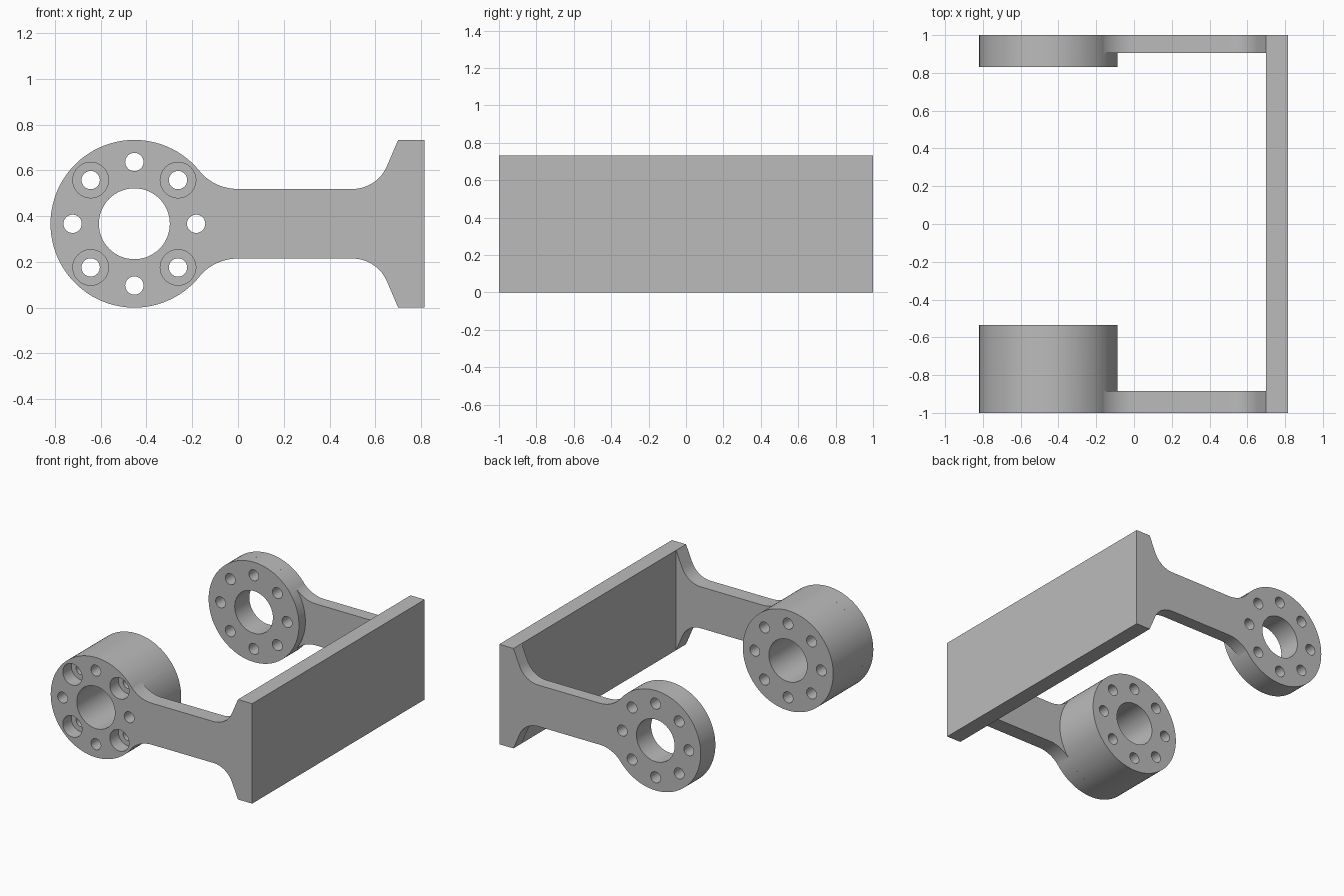
import bpy, bmesh
from math import sin, cos, pi, radians, atan2

if "Cube" in bpy.data.objects:
    bpy.data.objects.remove(bpy.data.objects["Cube"], do_unlink=True)

steel = bpy.data.materials.new("plain grey")
steel.use_nodes = True
GREY = (0.5, 0.5, 0.5, 1)
steel.diffuse_color = GREY
steel.node_tree.nodes["Principled BSDF"].inputs["Base Color"].default_value = GREY

CX, CZ, R = -0.453, 0.3665, 0.3665      # ring centre and outer radius
HALF = 0.152                            # half height of the arm bar
PLATE_X, END_X = 0.70, 0.815


def prism(name, pts, y0, y1):
    """Extrude an (x, z) outline from y0 to y1."""
    bm = bmesh.new()
    face = bm.faces.new([bm.verts.new((x, y0, z)) for x, z in pts])
    out = bmesh.ops.extrude_face_region(bm, geom=[face])["geom"]
    moved = [v for v in out if isinstance(v, bmesh.types.BMVert)]
    bmesh.ops.translate(bm, verts=moved, vec=(0, y1 - y0, 0))
    bmesh.ops.recalc_face_normals(bm, faces=bm.faces)
    mesh = bpy.data.meshes.new(name)
    bm.to_mesh(mesh)
    bm.free()
    mesh.materials.append(steel)
    obj = bpy.data.objects.new(name, mesh)
    bpy.context.collection.objects.link(obj)
    return obj


def arc(x, z, r, a0, a1, n):
    return [(x + r * cos(a0 + (a1 - a0) * i / n),
             z + r * sin(a0 + (a1 - a0) * i / n)) for i in range(n + 1)]


def disc(name, x, z, r, y0, y1, n=32):
    return prism(name, arc(x, z, r, 0, 2 * pi, n)[:-1], y0, y1)


def combine(target, tool, operation):
    mod = target.modifiers.new(operation, "BOOLEAN")
    mod.operation, mod.solver, mod.object = operation, "EXACT", tool
    bpy.context.view_layer.objects.active = target
    bpy.ops.object.modifier_apply(modifier=mod.name)
    bpy.data.objects.remove(tool, do_unlink=True)


def arm_outline():
    """Ring arc, tangent fillet, bar, flare to the plate; mirrored about the axis."""
    fillet = 0.222
    a = atan2(HALF + fillet, -CX)       # where ring and fillet touch
    flare, tilt = 0.164, radians(66)
    top = arc(CX, CZ, R, pi, a, 48)
    top += arc(0, CZ + HALF + fillet, fillet, a - pi, -pi / 2, 14)[1:]
    top += arc(0.5, CZ + HALF + flare, flare, -pi / 2, -pi / 2 + tilt, 14)
    top += [(PLATE_X, 2 * CZ), (END_X, 2 * CZ)]
    return top + [(x, 2 * CZ - z) for x, z in reversed(top[1:])]


# Back plate joined with the two arms
bracket = prism("bracket", [(PLATE_X, 0), (END_X, 0), (END_X, 2 * CZ), (PLATE_X, 2 * CZ)], -1, 1)
for side, y0, y1 in (("front", -1, -0.885), ("rear", 0.905, 1)):
    combine(bracket, prism(side + "_arm", arm_outline(), y0, y1), "UNION")

# Thick hub on the front arm, thin hub on the rear arm
for side, y0, y1 in (("front", -1, -0.535), ("rear", 0.83, 1)):
    combine(bracket, disc(side + "_hub", CX, CZ, R, y0, y1, 96), "UNION")

# Central bore, ring of bolt holes, and counterbores on the front diagonals
combine(bracket, disc("bore", CX, CZ, 0.155, -1.1, 1.1, 64), "DIFFERENCE")
for i in range(8):
    x, z = CX + 0.27 * cos(i * pi / 4), CZ + 0.27 * sin(i * pi / 4)
    combine(bracket, disc("bolt_hole", x, z, 0.04, -1.1, 1.1), "DIFFERENCE")
    if i % 2:
        combine(bracket, disc("counterbore", x, z, 0.078, -1.1, -0.9), "DIFFERENCE")

bracket.select_set(True)
bpy.context.view_layer.objects.active = bracket
bpy.ops.object.shade_smooth_by_angle(angle=radians(30))
